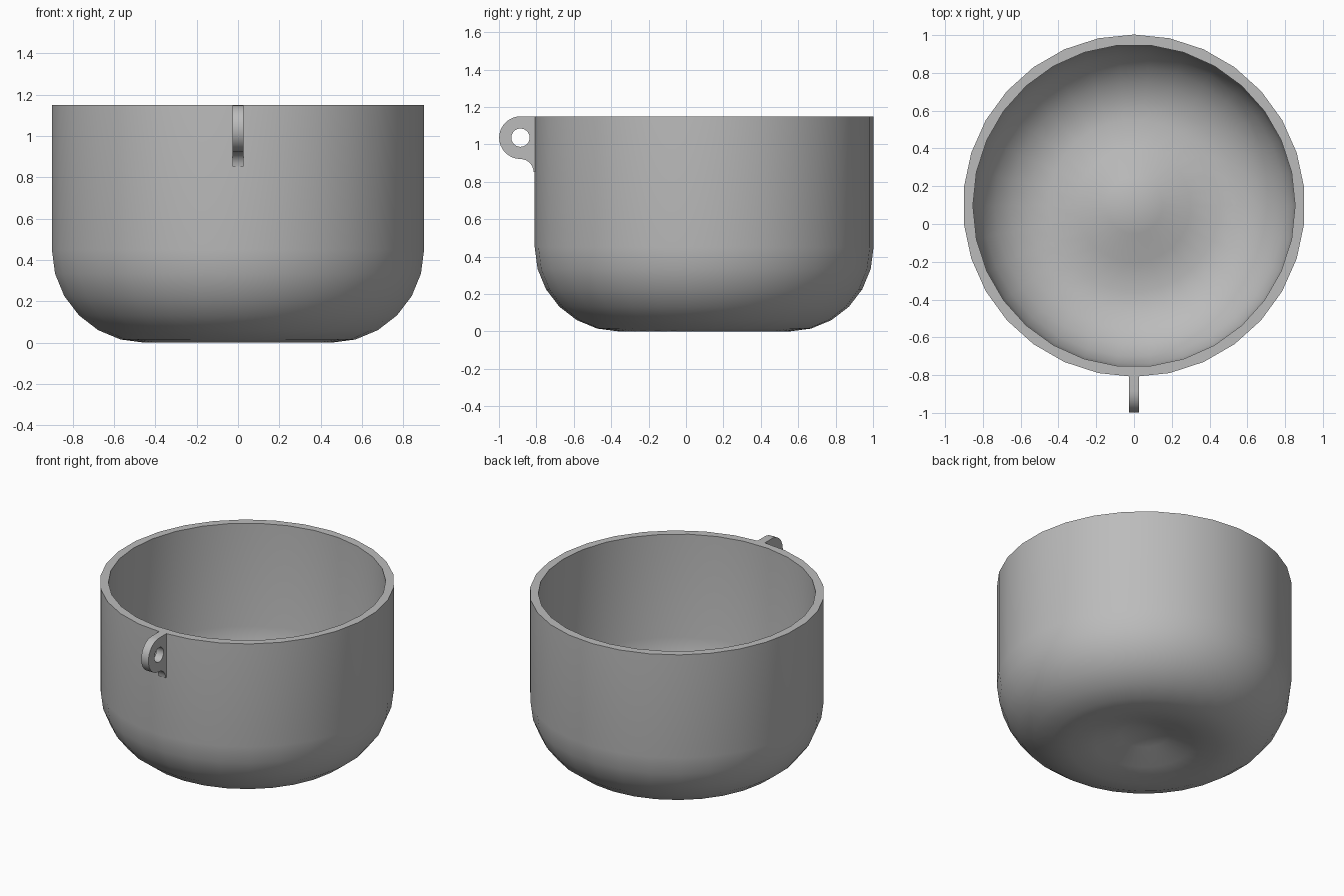
import bpy, bmesh, math
from mathutils import Vector

cube = bpy.data.objects.get("Cube")
if cube:
    bpy.data.objects.remove(cube, do_unlink=True)

grey = bpy.data.materials.new("plain grey")
grey.use_nodes = True
colour = (0.5, 0.5, 0.5, 1)
grey.diffuse_color = colour
grey.node_tree.nodes["Principled BSDF"].inputs["Base Color"].default_value = colour

SEGS = 30
CENTRE_Y = 0.097
TOP = 1.15


def finish(bm, name):
    bmesh.ops.recalc_face_normals(bm, faces=bm.faces)
    mesh = bpy.data.meshes.new(name)
    bm.to_mesh(mesh)
    bm.free()
    obj = bpy.data.objects.new(name, mesh)
    bpy.context.collection.objects.link(obj)
    mesh.materials.append(grey)
    bpy.ops.object.select_all(action='DESELECT')
    obj.select_set(True)
    bpy.context.view_layer.objects.active = obj
    bpy.ops.object.shade_smooth_by_angle(angle=math.radians(32))
    return obj


def arc(cx, cy, r, start, end, steps):
    return [(cx + r * math.cos(math.radians(start + (end - start) * i / steps)),
             cy + r * math.sin(math.radians(start + (end - start) * i / steps)))
            for i in range(steps + 1)]


# Cup: outer wall and inner wall, both rounded into a base pushed up in the middle
def wall_profile(radius, base):
    corner = radius - 0.455
    push_up = [(0.3, base + 0.03), (0.15, base + 0.085)]
    return ([(radius, TOP)] + arc(0.455, base + corner, corner, 0, -90, 6) + push_up, base + 0.115)


def add_wall(bm, radius, base, turn):
    profile, peak = wall_profile(radius, base)
    rings = []
    for r, z in profile:
        rings.append([bm.verts.new((r * math.cos(a), CENTRE_Y + r * math.sin(a), z))
                      for a in (turn + math.tau * i / SEGS for i in range(SEGS))])
    for a, b in zip(rings, rings[1:]):
        join(bm, a, b)
    tip = bm.verts.new((0, CENTRE_Y, peak))
    for i in range(SEGS):
        bm.faces.new((rings[-1][i], rings[-1][(i + 1) % SEGS], tip))
    return rings[0]


def join(bm, a, b):
    for i in range(SEGS):
        j = (i + 1) % SEGS
        bm.faces.new((a[i], a[j], b[j], b[i]))


bm = bmesh.new()
outer_rim = add_wall(bm, 0.906, 0.0, math.tau / SEGS / 2)
inner_rim = add_wall(bm, 0.853, 0.053, 0)
join(bm, outer_rim, inner_rim)
finish(bm, "cup")

# Hanging lug: rounded plate with a round hole and a fillet below
HALF = 0.027
eye = (-0.885, 1.036)
outline = [(-0.79, TOP)] + arc(*eye, 0.114, 90, 270, 16)
outline += arc(-0.885, 0.852, 0.07, 90, 0, 6) + [(-0.79, 0.852)]
hole = arc(*eye, 0.049, 0, 360, 24)[:-1]

bm = bmesh.new()
edges = []
for loop in (outline, hole):
    verts = [bm.verts.new((-HALF, y, z)) for y, z in loop]
    edges += [bm.edges.new((verts[i - 1], verts[i])) for i in range(len(verts))]
bmesh.ops.triangle_fill(bm, edges=edges, use_beauty=True)
side = bmesh.ops.extrude_face_region(bm, geom=bm.faces[:], use_keep_orig=True)
moved = [g for g in side["geom"] if isinstance(g, bmesh.types.BMVert)]
bmesh.ops.translate(bm, verts=moved, vec=Vector((2 * HALF, 0, 0)))
finish(bm, "hanging_lug")
